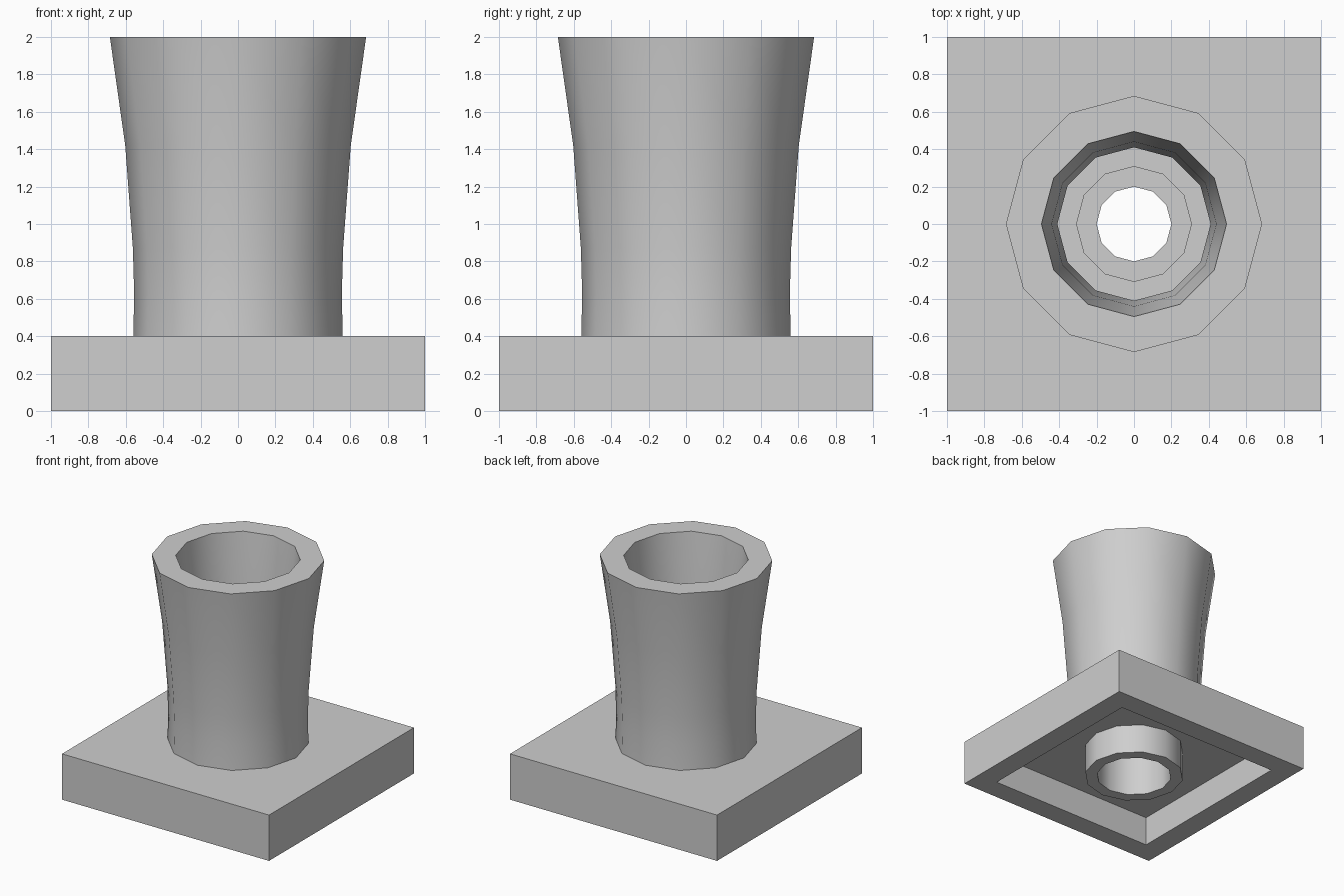
import bpy
import bmesh
from math import cos, sin, pi, sqrt, radians

default = bpy.data.objects.get("Cube")
if default:
    bpy.data.objects.remove(default, do_unlink=True)

GREY = (0.62, 0.62, 0.62, 1.0)
grey = bpy.data.materials.new("light grey")
grey.use_nodes = True
grey.diffuse_color = GREY
grey.node_tree.nodes["Principled BSDF"].inputs["Base Color"].default_value = GREY


def lathe(bm, profile, sides=12, turn=0.0, closed=False):
    """Sweep (radius, height) points round z; return the rings of vertices."""
    rings = [[bm.verts.new((r * cos(turn + 2 * pi * i / sides),
                            r * sin(turn + 2 * pi * i / sides), z))
              for i in range(sides)] for r, z in profile]
    pairs = list(zip(rings, rings[1:]))
    if closed:
        pairs.append((rings[-1], rings[0]))
    for a, b in pairs:
        for i in range(sides):
            j = (i + 1) % sides
            bm.faces.new((a[i], a[j], b[j], b[i]))
    return rings


def fill_between(bm, outer, inner):
    """Flat face between an outer loop and a hole."""
    edges = [bm.edges.get((ring[i - 1], ring[i]))
             for ring in (outer, inner) for i in range(len(ring))]
    bmesh.ops.triangle_fill(bm, use_beauty=True, edges=edges, normal=(0, 0, 1))


def finish(bm, name):
    bmesh.ops.recalc_face_normals(bm, faces=bm.faces)
    mesh = bpy.data.meshes.new(name)
    bm.to_mesh(mesh)
    bm.free()
    mesh.materials.append(grey)
    obj = bpy.data.objects.new(name, mesh)
    bpy.context.collection.objects.link(obj)
    bpy.ops.object.select_all(action='DESELECT')
    obj.select_set(True)
    bpy.context.view_layer.objects.active = obj
    bpy.ops.object.shade_smooth_by_angle(angle=radians(35))
    return obj


PLATE_TOP, CEILING = 0.4, 0.26
HOLE, TUBE, BORE = 0.31, 0.41, 0.2

# Square base plate, hollow below, with a round tube down its middle
bm = bmesh.new()
square = [(h * sqrt(2), z) for h, z in
          ((0.81, CEILING), (0.81, 0), (1, 0), (1, PLATE_TOP))]
frame = lathe(bm, square, sides=4, turn=pi / 4)
tube = lathe(bm, [(HOLE, PLATE_TOP), (HOLE, 0), (TUBE, 0), (TUBE, CEILING)])
fill_between(bm, frame[0], tube[-1])
fill_between(bm, frame[-1], tube[0])
finish(bm, "base_plate")

# Hollow stud on the floor inside the flared cup
bm = bmesh.new()
lathe(bm, [(BORE, PLATE_TOP), (BORE, 0.6), (HOLE, 0.6), (HOLE, PLATE_TOP)],
      closed=True)
finish(bm, "inner_stud")

# Flared cup wall, waisted just above the plate
bm = bmesh.new()
lathe(bm, [(0.41, PLATE_TOP), (0.41, 0.87), (0.44, 1.42), (0.495, 2),
           (0.685, 2), (0.603, 1.42), (0.562, 0.87), (0.555, 0.62),
           (0.56, PLATE_TOP)])
finish(bm, "flared_cup")
